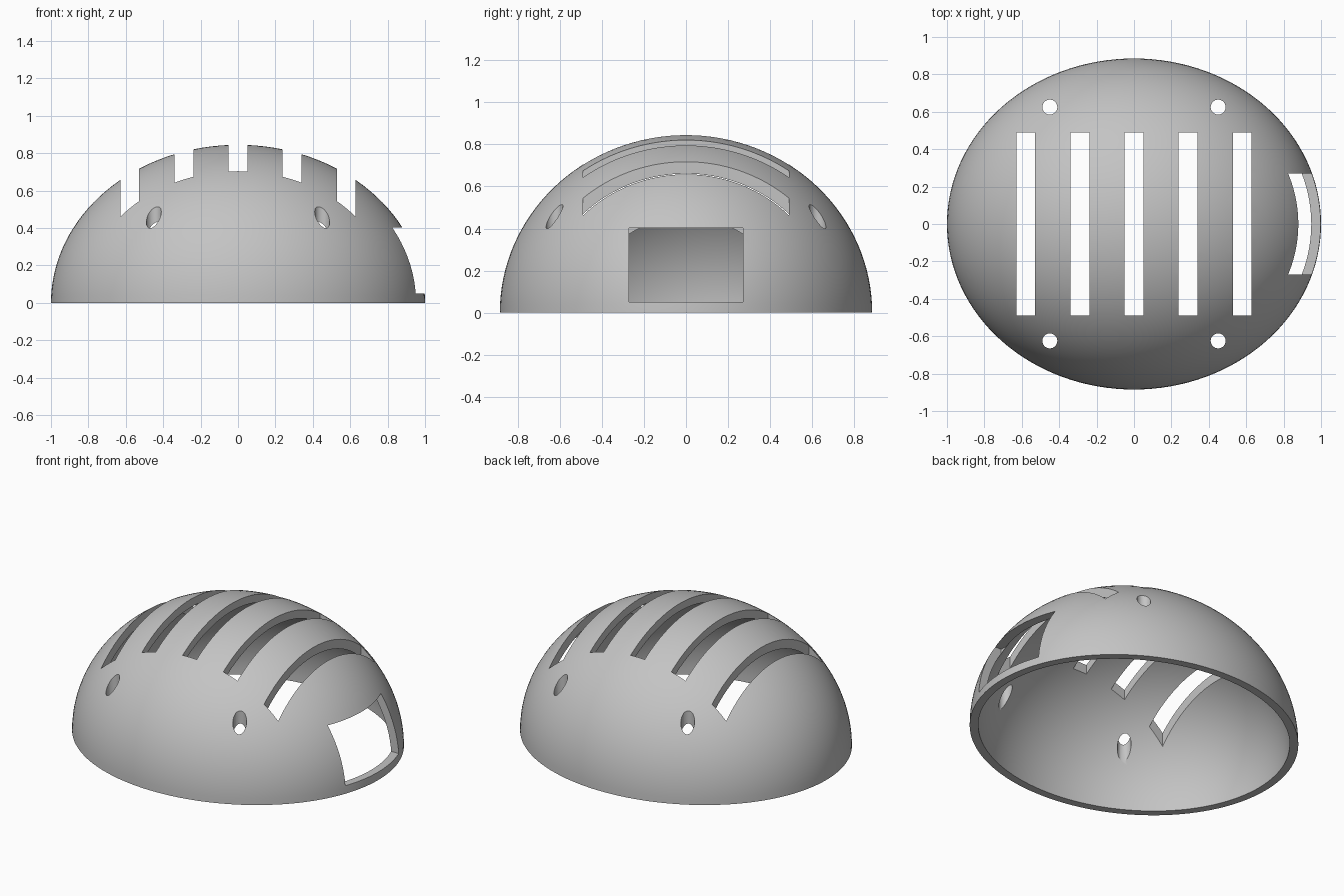
import bpy, math
from mathutils import Vector

if "Cube" in bpy.data.objects:
    bpy.data.objects.remove(bpy.data.objects["Cube"])

OUTER = Vector((1.0, 0.885, 0.845))
WALL = 0.05

# Single plain grey
grey = bpy.data.materials.new("plain grey")
grey.use_nodes = True
colour = (0.55, 0.55, 0.55, 1)
grey.diffuse_color = colour
grey.node_tree.nodes["Principled BSDF"].inputs["Base Color"].default_value = colour


def finish(name, scale):
    obj = bpy.context.object
    obj.name = name
    obj.scale = scale
    bpy.ops.object.transform_apply(location=False, rotation=False, scale=True)
    obj.data.materials.append(grey)
    return obj


def ellipsoid(name, radii):
    bpy.ops.mesh.primitive_uv_sphere_add(segments=128, ring_count=64, radius=1)
    return finish(name, radii)


def box(name, low, high):
    low, high = Vector(low), Vector(high)
    bpy.ops.mesh.primitive_cube_add(size=1, location=(low + high) / 2)
    return finish(name, high - low)


def cut(target, cutter):
    mod = target.modifiers.new("cut", 'BOOLEAN')
    mod.operation = 'DIFFERENCE'
    mod.solver = 'EXACT'
    mod.object = cutter
    bpy.context.view_layer.objects.active = target
    bpy.ops.object.modifier_apply(modifier=mod.name)
    bpy.data.objects.remove(cutter)


# Dome shell: outer ellipsoid, hollowed and cut flat at the base
dome = ellipsoid("dome_shell", OUTER)
cut(dome, ellipsoid("hollow_cutter", OUTER - Vector((WALL, WALL, WALL))))
cut(dome, box("base_cutter", (-2, -2, -2), (2, 2, 0)))

# Five long vent slots across the top
for i in range(-2, 3):
    x = i * 0.289
    cut(dome, box("slot_cutter", (x - 0.05, -0.49, 0.2), (x + 0.05, 0.49, 1.2)))

# Rectangular side window
cut(dome, box("window_cutter", (0.78, -0.27, 0.05), (1.3, 0.27, 0.403)))

# Four vertical screw holes
for sx in (-1, 1):
    for sy in (-1, 1):
        bpy.ops.mesh.primitive_cylinder_add(
            vertices=32, radius=0.04, depth=1, location=(sx * 0.45, sy * 0.625, 0.6))
        cut(dome, finish("hole_cutter", (1, 1, 1)))

# Smooth dome with crisp cut edges
bpy.ops.object.select_all(action='DESELECT')
dome.select_set(True)
bpy.context.view_layer.objects.active = dome
bpy.ops.object.shade_smooth_by_angle(angle=math.radians(30))
